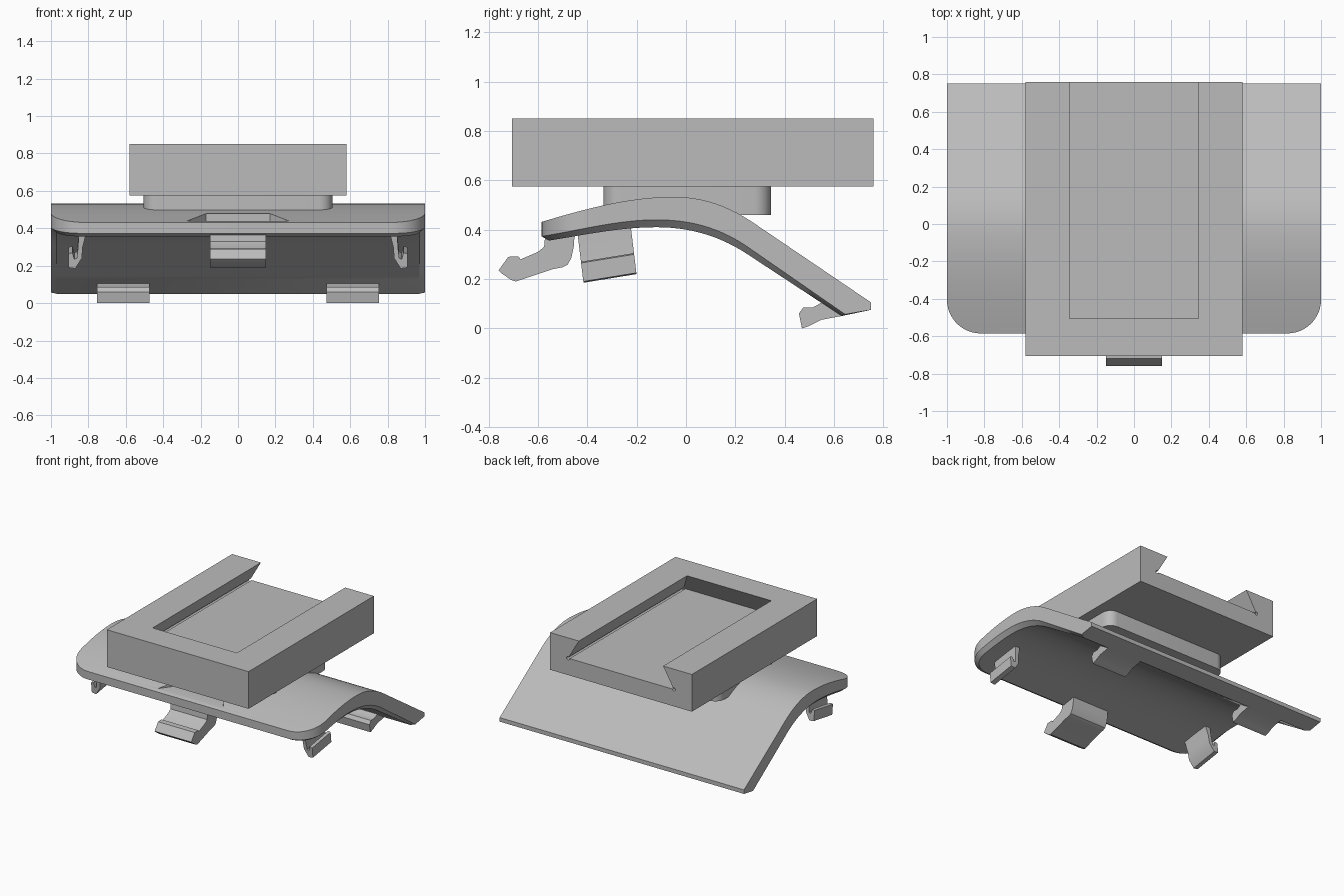
import bpy, bmesh, math
from mathutils import Vector

if "Cube" in bpy.data.objects:
    bpy.data.objects.remove(bpy.data.objects["Cube"], do_unlink=True)

COLOUR = (0.5, 0.5, 0.5, 1)
grey = bpy.data.materials.new("plain_grey")
grey.use_nodes = True
grey.diffuse_color = COLOUR
grey.node_tree.nodes["Principled BSDF"].inputs["Base Color"].default_value = COLOUR


def finish(name, bm):
    bmesh.ops.recalc_face_normals(bm, faces=bm.faces)
    mesh = bpy.data.meshes.new(name)
    bm.to_mesh(mesh)
    bm.free()
    mesh.materials.append(grey)
    obj = bpy.data.objects.new(name, mesh)
    bpy.context.collection.objects.link(obj)
    return obj


def loft(name, rings):
    """Skin a list of equal closed rings and cap both ends."""
    bm = bmesh.new()
    rows = [[bm.verts.new(p) for p in ring] for ring in rings]
    n = len(rows[0])
    for a, b in zip(rows, rows[1:]):
        for i in range(n):
            j = (i + 1) % n
            bm.faces.new((a[i], a[j], b[j], b[i]))
    bm.faces.new(rows[0])
    bm.faces.new(rows[-1])
    return finish(name, bm)


def smooth(obj, angle=30):
    bpy.ops.object.select_all(action="DESELECT")
    obj.select_set(True)
    bpy.context.view_layer.objects.active = obj
    bpy.ops.object.shade_smooth_by_angle(angle=math.radians(angle))


def cut(obj, cutter):
    mod = obj.modifiers.new("cut", "BOOLEAN")
    mod.operation = "DIFFERENCE"
    mod.solver = "EXACT"
    mod.object = cutter
    bpy.context.view_layer.objects.active = obj
    bpy.ops.object.modifier_apply(modifier=mod.name)
    bpy.data.objects.remove(cutter, do_unlink=True)


def rect(hx, y0, y1, z):
    return [(-hx, y0, z), (hx, y0, z), (hx, y1, z), (-hx, y1, z)]


def curve(keys, y):
    """Smooth height through (y, z, slope) keys."""
    for (y0, z0, s0), (y1, z1, s1) in zip(keys, keys[1:]):
        if y <= y1 or (y1, z1, s1) == keys[-1]:
            h = y1 - y0
            t = (y - y0) / h
            return ((2*t**3 - 3*t**2 + 1) * z0 + (t**3 - 2*t**2 + t) * h * s0
                    + (3*t**2 - 2*t**3) * z1 + (t**3 - t**2) * h * s1)


# Curved base plate with rounded front corners and a chamfered lower rim
TOP = [(-.59, .43, .30), (-.05, .533, 0), (.27, .43, -.678), (.75, .105, -.678)]
MID = [(-.59, .372, .16), (-.12, .44, 0), (.25, .33, -.69), (.645, .057, -.69)]
LOW = [(-.56, .355, .16), (-.12, .41, 0), (.25, .30, -.66), (.63, .05, -.66)]
RADIUS, CHAMFER, FRONT, BACK = .18, .03, -.585, .75
cx, cy = 1 - RADIUS, FRONT + RADIUS


def section(xo, yt, zt, ym, zm, xi, yb, zb):
    return [(-xo, yt, zt), (xo, yt, zt), (xo, ym, zm),
            (xi, yb, zb), (-xi, yb, zb), (-xo, ym, zm)]


stations = []
for i in range(13):
    a = math.pi / 2 * (1 - i / 12)
    r = RADIUS - CHAMFER
    xo, yo = cx + RADIUS * math.cos(a), cy - RADIUS * math.sin(a)
    xi, yi = cx + r * math.cos(a), cy - r * math.sin(a)
    stations.append(section(xo, yo, curve(TOP, yo), yo, curve(MID, yo), xi, yi, curve(LOW, yi)))
for i in range(1, 37):
    t = i / 36
    yt, yb = cy + (.645 - cy) * t, cy + (.63 - cy) * t
    stations.append(section(1, yt, curve(TOP, yt), yt, curve(MID, yt),
                            1 - CHAMFER, yb, curve(LOW, yb)))
stations.append(section(1, BACK, .105, BACK, .075, 1 - CHAMFER, BACK, .075))

bm = bmesh.new()
rows = [[bm.verts.new(p) for p in s] for s in stations]
for a, b in zip(rows, rows[1:]):
    for i in range(6):
        j = (i + 1) % 6
        bm.faces.new((a[i], a[j], b[j], b[i]))
for row in (rows[0], rows[-1]):
    for quad in ((0, 1, 2, 5), (5, 2, 3, 4)):
        bm.faces.new([row[k] for k in quad])
plate = finish("base_plate", bm)

# Flared shallow notch in the plate above the front clip
notch = [(-.28, -.57), (.28, -.57), (.17, -.42), (-.17, -.42)]
cut(plate, loft("notch_cutter", [[(x, y, z) for x, y in notch] for z in (.44, .6)]))
smooth(plate)

# Pedestal with rounded upright corners
outline = []
for k, (sx, sy) in enumerate([(1, 1), (-1, 1), (-1, -1), (1, -1)]):
    for i in range(9):
        a = math.pi / 2 * (k + i / 8)
        outline.append((sx * .435 + .07 * math.cos(a), .005 + sy * .27 + .07 * math.sin(a)))
smooth(loft("pedestal", [[(x, y, z) for x, y in outline] for z in (.46, .58)]))

# Upper block with a dovetail pocket open at the back
block = loft("mount_block", [rect(.58, -.705, .76, .575), rect(.58, -.705, .76, .85)])
slope = .088 / .15
cut(block, loft("pocket_cutter", [rect(.433, -.593, .9, .70),
                                  rect(.433 - slope * .2, -.593 + slope * .2, .9, .90)]))
for side in (-1, 1):
    ring = [(side * .433 + .012 * math.cos(a * math.pi / 6),
             .70 + .012 * math.sin(a * math.pi / 6)) for a in range(12)]
    cut(block, loft("relief_cutter", [[(x, y, z) for x, z in ring] for y in (-.59, .9)]))

# Central front hook clip
hook = [(-.76, .235), (-.72, .29), (-.68, .292), (-.67, .28), (-.60, .31), (-.575, .33),
        (-.57, .385), (-.45, .40), (-.455, .33), (-.465, .285), (-.48, .258), (-.50, .248),
        (-.54, .24), (-.69, .19), (-.71, .197), (-.75, .225)]
smooth(loft("front_clip", [[(x, y, z) for y, z in hook] for x in (-.15, .15)]))

# Side clips and rear tabs, mirrored left and right
stem = [(.80, .42), (.83, .30), (.835, .24), (.87, .185), (.905, .19), (.905, .265),
        (.885, .27), (.875, .235), (.862, .24), (.855, .30), (.85, .42)]
tab = [(.47, .0), (.458, .06), (.475, .085), (.515, .085), (.56, .11), (.62, .08),
       (.63, .05), (.55, .035), (.50, .01)]
for side, label in ((1, "left"), (-1, "right")):
    smooth(loft(label + "_side_clip",
                [[(side * x, -.415 - .12 * (z - .18) + .215 * s, z + .035 * s) for x, z in stem]
                 for s in (0, 1)]))
    smooth(loft(label + "_rear_tab",
                [[(side * x, y, z) for y, z in tab] for x in (.472, .755)]))
